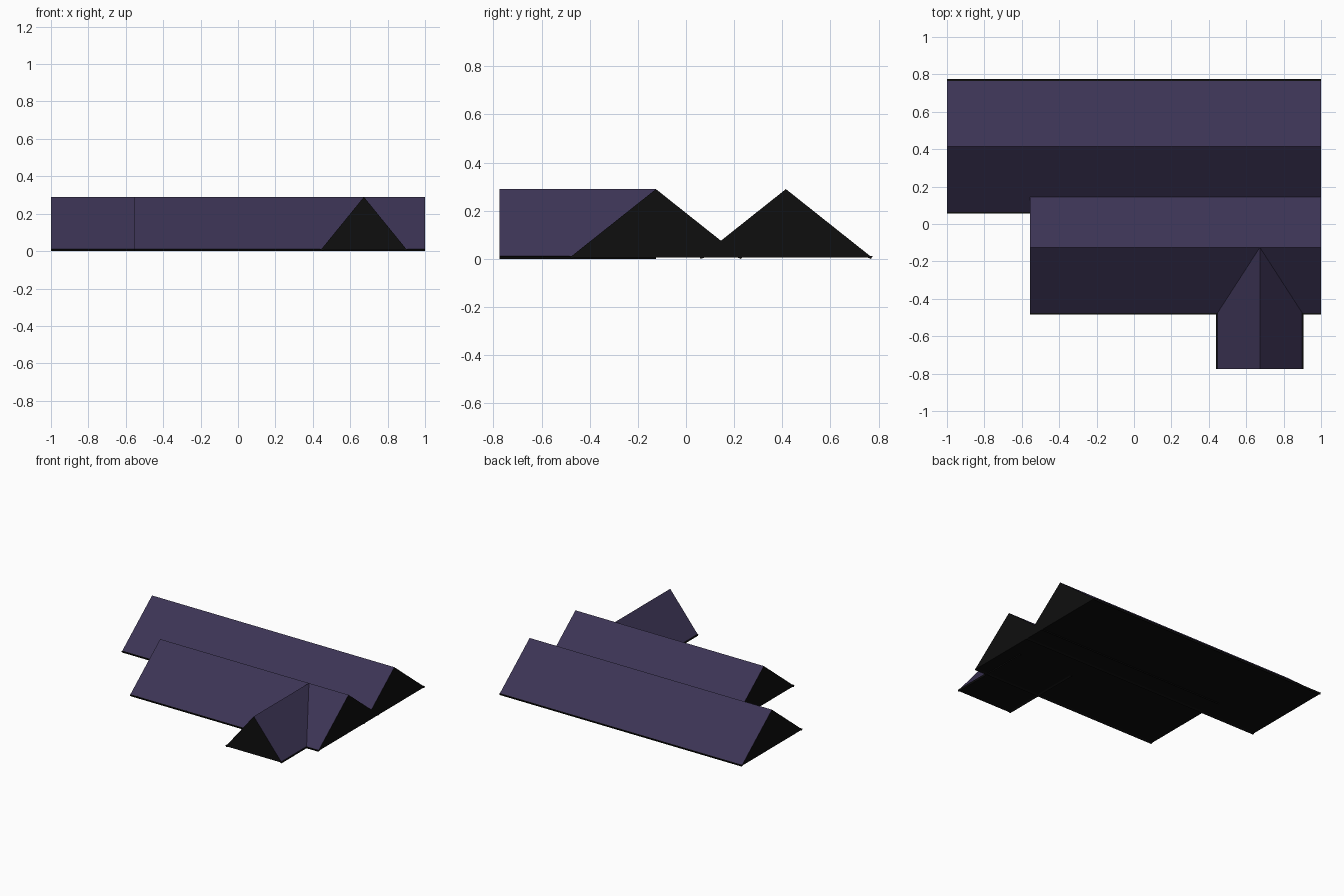
import bpy, bmesh
from mathutils import Vector

if "Cube" in bpy.data.objects:
    bpy.data.objects.remove(bpy.data.objects["Cube"])


def material(name, rgb):
    m = bpy.data.materials.new(name)
    m.diffuse_color = (*rgb, 1.0)
    m.use_nodes = True
    m.node_tree.nodes["Principled BSDF"].inputs["Base Color"].default_value = m.diffuse_color
    return m


PURPLE = material("purple_roofing", (0.045, 0.034, 0.090))
BLACK = material("black_trim", (0.0045, 0.0045, 0.0045))

RIDGE_Z, EAVE_Z = 0.29, 0.012


def extrude_profile(name, profile, start, end, place):
    """Sweep a closed cross-section (u, z) between two ends; sloped tops are purple."""
    bm = bmesh.new()
    rings = [[bm.verts.new(place(t, u, z)) for u, z in profile] for t in (start, end)]
    n = len(profile)
    for i in range(n):
        j = (i + 1) % n
        bm.faces.new((rings[0][i], rings[0][j], rings[1][j], rings[1][i]))
    bm.faces.new(rings[0])
    bm.faces.new(rings[1])
    bmesh.ops.recalc_face_normals(bm, faces=bm.faces)
    for f in bm.faces:
        high = max(v.co.z for v in f.verts) > 0.1
        f.material_index = 0 if f.normal.z > 0.2 and high else 1
    me = bpy.data.meshes.new(name)
    bm.to_mesh(me)
    bm.free()
    me.materials.append(PURPLE)
    me.materials.append(BLACK)
    bpy.context.collection.objects.link(bpy.data.objects.new(name, me))


def gable_roof(name, half, lip, start, end, place):
    # solid gable with a sloping roof on both sides
    extrude_profile(name, [(-half, EAVE_Z), (0, RIDGE_Z), (half, EAVE_Z), (half - 0.01, 0.006),
                           (0.01 - half, 0.006)], start, end, place)
    # thin eave trim along both long edges
    for side, label in ((-1, "near"), (1, "far")):
        edge = [(half - 0.004, EAVE_Z), (half + lip, EAVE_Z - 0.001),
                (half + lip - 0.006, 0), (half - 0.012, 0.006)]
        extrude_profile(f"{name}_{label}_eave", [(side * u, z) for u, z in edge],
                        start, end, place)


def along_x(ridge_y):
    return lambda t, u, z: Vector((t, ridge_y + u, z))


def along_y(ridge_x):
    return lambda t, u, z: Vector((ridge_x + u, t, z))


# two parallel roofs and one cross gable at the front
gable_roof("back_roof", 0.35, 0.01, -1.0, 1.0, along_x(0.415))
gable_roof("middle_roof", 0.35, 0.01, -0.555, 1.0, along_x(-0.125))
gable_roof("front_gable_roof", 0.226, 0.008, -0.775, -0.125, along_y(0.673))
